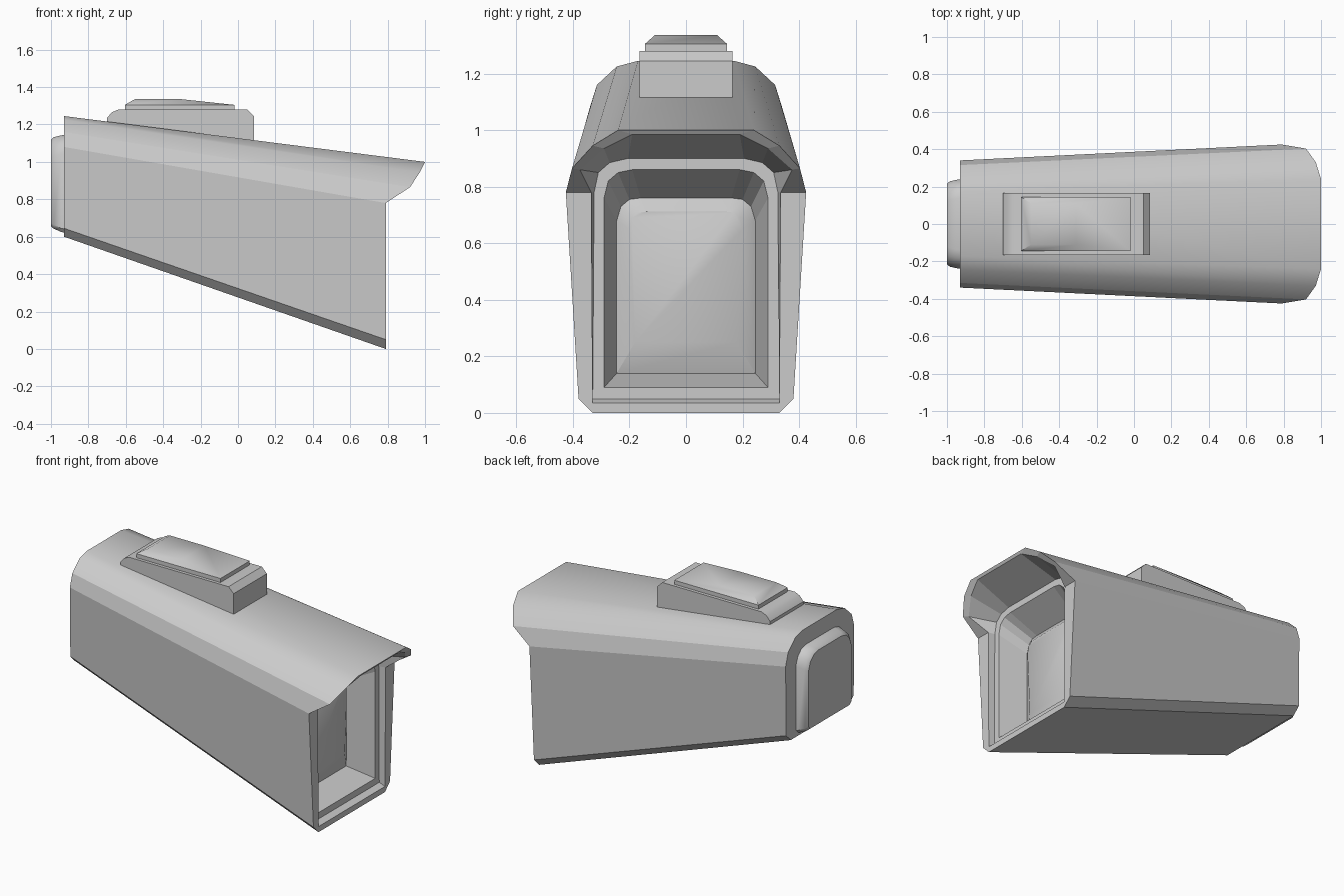
import bpy, bmesh

if "Cube" in bpy.data.objects:
    bpy.data.objects.remove(bpy.data.objects["Cube"])


def ring(half, x=None):
    """Half profile (bottom to top) -> full mirrored loop; x given once or per point."""
    pts = [p if x is None else (x, *p) for p in half]
    return pts + [(px, -py, pz) for px, py, pz in reversed(pts)]


def loft(name, rings, smooth=lambda strip, seg: False):
    bm = bmesh.new()
    loops = [[bm.verts.new(p) for p in r] for r in rings]
    n = len(loops[0])
    for s in range(len(loops) - 1):
        a, b = loops[s], loops[s + 1]
        for i in range(n):
            j = (i + 1) % n
            f = bm.faces.new((a[i], a[j], b[j], b[i]))
            f.smooth = smooth(s, i)
    bm.faces.new(loops[0])
    bm.faces.new(loops[-1])
    bmesh.ops.remove_doubles(bm, verts=bm.verts, dist=0.0005)
    bmesh.ops.recalc_face_normals(bm, faces=bm.faces)
    me = bpy.data.meshes.new(name)
    bm.to_mesh(me)
    bm.free()
    ob = bpy.data.objects.new(name, me)
    bpy.context.collection.objects.link(ob)
    return ob


def smooth_by_angle(ob, angle):
    bpy.ops.object.select_all(action='DESELECT')
    ob.select_set(True)
    bpy.context.view_layer.objects.active = ob
    bpy.ops.object.shade_smooth_by_angle(angle=angle)


# Tapered housing, with the hood overhang and the stepped recess in the front
housing = [
    ring([(.29, .60), (.335, .645), (.34, 1.08), (.315, 1.16), (.245, 1.225), (.17, 1.245)], -.93),
    ring([(.79, .33, 0), (.79, .38, .05), (.79, .425, .78),
          (.92, .403, .865), (.972, .33, .945), (1, .24, 1)]),
    ring([(.79, .33, .035), (.79, .33, .035), (.79, .335, .78),
          (.90, .375, .86), (.955, .29, .935), (.99, .19, .985)]),
    ring([(.33, .05), (.33, .05), (.325, .78), (.31, .85), (.27, .885), (.205, .9)], .75),
    ring([(.29, .09), (.29, .09), (.29, .76), (.275, .82), (.24, .85), (.19, .86)], .75),
    ring([(.245, .14), (.245, .14), (.245, .68), (.23, .73), (.2, .755), (.16, .76)], .58),
]
loft("housing", housing, lambda s, i: s == 0 and 3 <= i <= 7)

# Domed window at the bottom of the recess
window = loft("window", [
    housing[-1],
    ring([(.18, .25), (.18, .25), (.2, .65), (.19, .69), (.17, .708), (.14, .712)], .615),
])
smooth_by_angle(window, 0.6)

# Rear cover plate with rounded upper corners
def plate(x, w, z0, z1):
    return ring([(w - .02, z0), (w, z0 + .02), (w, z1 - .10), (w - .02, z1 - .045),
                 (w - .055, z1 - .012), (w - .10, z1)], x)


cover = loft("rear_cover", [plate(-.92, .24, .62, 1.145), plate(-.945, .237, .625, 1.142),
                            plate(-.985, .228, .643, 1.132), plate(-1, .215, .655, 1.118)])
smooth_by_angle(cover, 0.6)

# Mount block on the roof: side profile extruded across y
profile = [(-.70, 1.19), (-.70, 1.235), (-.675, 1.265), (-.64, 1.28),
           (.05, 1.28), (.085, 1.245), (.085, 1.115)]
mount = loft("roof_mount", [[(x, y, z) for x, z in profile] for y in (-.165, .165)])
smooth_by_angle(mount, 0.6)


# Pad on the mount, crowned towards the rear
def rect(x0, x1, w, z):
    return [(x0, -w, z), (x1, -w, z), (x1, w, z), (x0, w, z)]


pad = loft("mount_pad", [rect(-.605, -.02, .145, 1.27), rect(-.605, -.02, .145, 1.305),
                         rect(-.55, -.31, .11, 1.336)])
smooth_by_angle(pad, 0.8)
